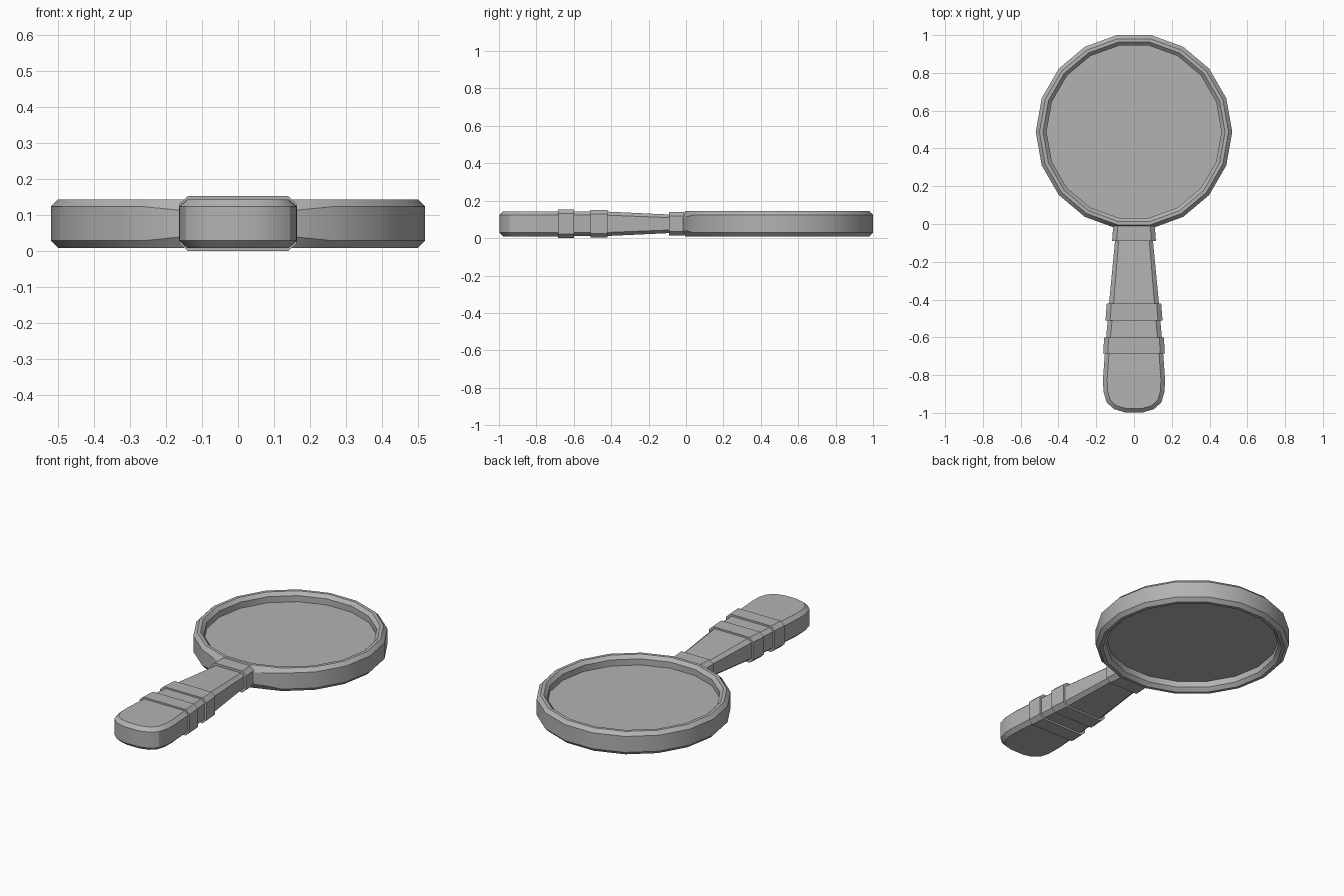
import bpy, bmesh, math

if "Cube" in bpy.data.objects:
    bpy.data.objects.remove(bpy.data.objects["Cube"])

ZC = 0.0765          # mid height of the whole model
CY = 0.488           # ring centre
N = 18

grey = bpy.data.materials.new("dark_grey")
grey.diffuse_color = (0.45, 0.45, 0.45, 1)
grey.use_nodes = True
grey.node_tree.nodes["Principled BSDF"].inputs["Base Color"].default_value = grey.diffuse_color


def finish(name, bm):
    bmesh.ops.recalc_face_normals(bm, faces=bm.faces)
    me = bpy.data.meshes.new(name)
    bm.to_mesh(me)
    bm.free()
    me.materials.append(grey)
    ob = bpy.data.objects.new(name, me)
    bpy.context.collection.objects.link(ob)
    bpy.ops.object.select_all(action='DESELECT')
    bpy.context.view_layer.objects.active = ob
    ob.select_set(True)
    bpy.ops.object.shade_smooth_by_angle(angle=math.radians(25))
    return ob


def loft(name, stations):
    """Octagonal sections along y: (y side, x side, y flat, x flat, z side, z flat)."""
    bm = bmesh.new()
    rings = []
    for ys, xs, yf, xf, zs, zf in stations:
        pts = [(-xf, yf, -zf), (xf, yf, -zf), (xs, ys, -zs), (xs, ys, zs),
               (xf, yf, zf), (-xf, yf, zf), (-xs, ys, zs), (-xs, ys, -zs)]
        rings.append([bm.verts.new((x, y, z + ZC)) for x, y, z in pts])
    for a, b in zip(rings, rings[1:]):
        for i in range(8):
            j = (i + 1) % 8
            bm.faces.new((a[i], a[j], b[j], b[i]))
    for r in (rings[0], rings[-1]):
        for q in ((0, 1, 2, 7), (7, 2, 3, 6), (6, 3, 4, 5)):
            bm.faces.new([r[i] for i in q])
    return finish(name, bm)


# Ring frame: chamfered profile, pinched where the handle joins
profile = [(0.52, -0.047), (0.52, 0.047), (0.50, 0.0675), (0.482, 0.0675),
           (0.463, 0.048), (0.463, -0.048), (0.482, -0.0675), (0.50, -0.0675)]
bm = bmesh.new()
rings = []
for k in range(N):
    a = 2 * math.pi * k / N
    ring = []
    for i, (r, z) in enumerate(profile):
        if k in (13, 14) and i < 2:
            z *= 0.64
        ring.append(bm.verts.new((r * math.cos(a), CY + r * math.sin(a), ZC + z)))
    rings.append(ring)
for k in range(N):
    a, b = rings[k], rings[(k + 1) % N]
    for i in range(8):
        j = (i + 1) % 8
        bm.faces.new((a[i], a[j], b[j], b[i]))
finish("ring_frame", bm)

# Lens disc
bm = bmesh.new()
bmesh.ops.create_cone(bm, cap_ends=True, segments=N, radius1=0.466, radius2=0.466, depth=0.024)
# align the disc corners with the frame corners
first = max(bm.verts, key=lambda v: v.co.x)
turn = -math.atan2(first.co.y, first.co.x)
for v in bm.verts:
    a = math.atan2(v.co.y, v.co.x) + turn
    v.co = (0.466 * math.cos(a), CY + 0.466 * math.sin(a), ZC + v.co.z)
finish("lens", bm)

# Handle grip with rounded end
loft("handle", [
    (-0.01, 0.093, -0.01, 0.075, 0.030, 0.046),
    (-0.42, 0.132, -0.42, 0.108, 0.046, 0.065),
    (-0.68, 0.154, -0.68, 0.132, 0.047, 0.067),
    (-0.82, 0.164, -0.82, 0.142, 0.047, 0.067),
    (-0.885, 0.162, -0.88, 0.141, 0.047, 0.067),
    (-0.945, 0.145, -0.930, 0.127, 0.047, 0.067),
    (-0.980, 0.105, -0.962, 0.094, 0.047, 0.067),
    (-0.998, 0.045, -0.977, 0.042, 0.047, 0.067)])

# Collar and grip bands: name, y front, half width, y back, half width, half height
for name, y0, w0, y1, w1, h in [("collar", -0.01, 0.110, -0.09, 0.116, 0.063),
                                ("band_upper", -0.42, 0.144, -0.51, 0.151, 0.0745),
                                ("band_lower", -0.60, 0.158, -0.685, 0.163, 0.0765)]:
    loft(name, [(y, w, y, w - 0.024, h - 0.022, h) for y, w in ((y0, w0), (y1, w1))])
